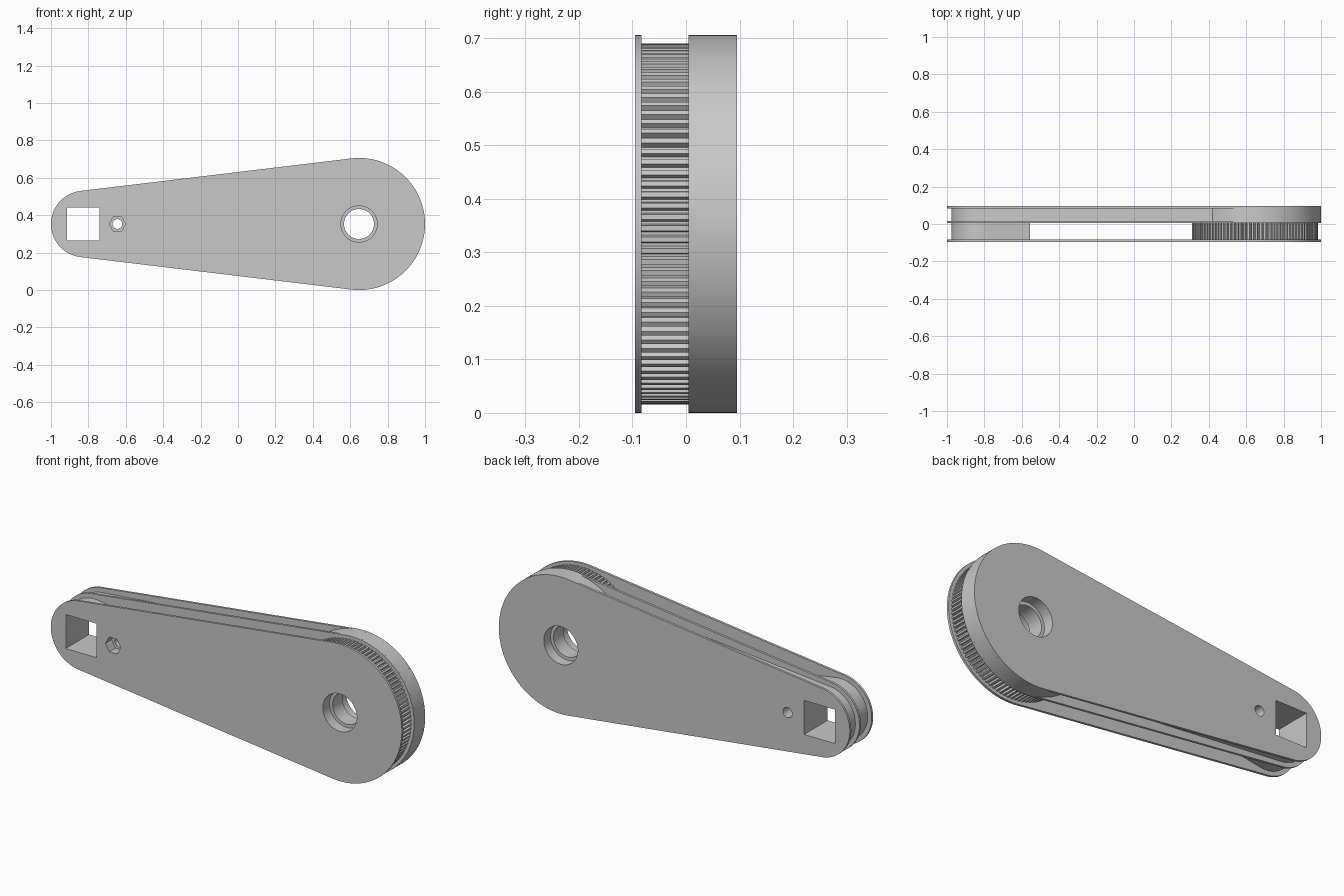
import bpy, bmesh
from math import sin, cos, pi, asin, radians

if "Cube" in bpy.data.objects:
    bpy.data.objects.remove(bpy.data.objects["Cube"], do_unlink=True)

grey = bpy.data.materials.new("plain grey")
grey.use_nodes = True
GREY = (0.58, 0.58, 0.58, 1)
grey.diffuse_color = GREY
grey.node_tree.nodes["Principled BSDF"].inputs["Base Color"].default_value = GREY

# Main layout: two pivot centres on one level line
Z = 0.353
BIG, SMALL, NUT = 0.647, -0.822, -0.645
R_BIG, R_SMALL = 0.353, 0.178
CORE_SMALL, CORE_BIG = 0.155, 0.29
FRONT, GEAR_FRONT, GEAR_BACK, BACK = -0.095, -0.083, 0.005, 0.095
SKIN = 0.012


def extrude(name, points, y0, y1):
    """Extrude an (x, z) outline along y."""
    bm = bmesh.new()
    face = bm.faces.new([bm.verts.new((x, y0, z)) for x, z in points])
    out = bmesh.ops.extrude_face_region(bm, geom=[face])
    verts = [v for v in out["geom"] if isinstance(v, bmesh.types.BMVert)]
    bmesh.ops.translate(bm, vec=(0, y1 - y0, 0), verts=verts)
    bmesh.ops.recalc_face_normals(bm, faces=bm.faces)
    mesh = bpy.data.meshes.new(name)
    bm.to_mesh(mesh)
    bm.free()
    mesh.materials.append(grey)
    obj = bpy.data.objects.new(name, mesh)
    bpy.context.collection.objects.link(obj)
    return obj


def arc(cx, r, a0, a1, n):
    return [(cx + r * cos(a0 + (a1 - a0) * i / n),
             Z + r * sin(a0 + (a1 - a0) * i / n)) for i in range(n + 1)]


def circle(cx, r, n=64):
    return arc(cx, r, 0, 2 * pi, n)[:-1]


def teardrop(r_small, r_big):
    """Two circles joined by their outer tangents."""
    a = pi / 2 + asin((r_big - r_small) / (BIG - SMALL))
    return arc(BIG, r_big, -a, a, 72) + arc(SMALL, r_small, a, 2 * pi - a, 48)


def gear(r_root, r_tip, teeth):
    points = []
    for i in range(teeth):
        for frac, r in ((0, r_root), (0.25, r_root), (0.4, r_tip), (0.85, r_tip)):
            a = 2 * pi * (i + frac) / teeth
            points.append((BIG + r * cos(a), Z + r * sin(a)))
    return points


# Plates, core and drive wheel
outline = teardrop(R_SMALL, R_BIG)
boss_outline = arc(SMALL, CORE_SMALL, radians(81), radians(279), 48)
boss_outline += [(-0.556, Z - 0.114), (-0.556, Z + 0.114)]
parts = [
    extrude("front_plate", outline, FRONT, GEAR_FRONT),
    extrude("middle_plate", outline, GEAR_BACK, GEAR_BACK + SKIN),
    extrude("back_plate", outline, BACK - SKIN, BACK),
    extrude("channel_core", teardrop(CORE_SMALL, CORE_BIG), GEAR_BACK + SKIN, BACK - SKIN),
    extrude("back_disc", circle(BIG, R_BIG, 128), GEAR_BACK + SKIN, BACK - SKIN),
    extrude("toothed_wheel", gear(0.326, 0.337, 100), GEAR_FRONT, GEAR_BACK),
    extrude("small_end_boss", boss_outline, GEAR_FRONT, GEAR_BACK),
]

# Hole cutters: stepped axle bore, square socket, hex recess and bolt hole
S0, S1, H = -0.915, -0.74, 0.0875
cutters = [
    extrude("axle_bore", circle(BIG, 0.08), -0.2, 0.2),
    extrude("front_bearing_seat", circle(BIG, 0.097), -0.2, -0.04),
    extrude("back_bearing_seat", circle(BIG, 0.097), 0.04, 0.2),
    extrude("square_socket", [(S0, Z - H), (S1, Z - H), (S1, Z + H), (S0, Z + H)], -0.2, 0.2),
    extrude("hex_recess", circle(NUT, 0.044, 6), -0.2, -0.045),
    extrude("bolt_hole", circle(NUT, 0.026, 32), -0.2, 0.2),
]

for part in parts:
    for cutter in cutters:
        mod = part.modifiers.new(cutter.name, "BOOLEAN")
        mod.operation = "DIFFERENCE"
        mod.solver = "EXACT"
        mod.object = cutter

# Bake the cuts, then drop the cutters
bpy.context.view_layer.update()
depsgraph = bpy.context.evaluated_depsgraph_get()
baked = [bpy.data.meshes.new_from_object(p.evaluated_get(depsgraph)) for p in parts]
for part, mesh in zip(parts, baked):
    part.modifiers.clear()
    part.data = mesh
for cutter in cutters:
    bpy.data.objects.remove(cutter, do_unlink=True)

# Smooth the round walls, keep the rims sharp
bpy.ops.object.select_all(action="DESELECT")
for part in parts:
    part.select_set(True)
bpy.context.view_layer.objects.active = parts[0]
bpy.ops.object.shade_smooth_by_angle(angle=radians(25))
